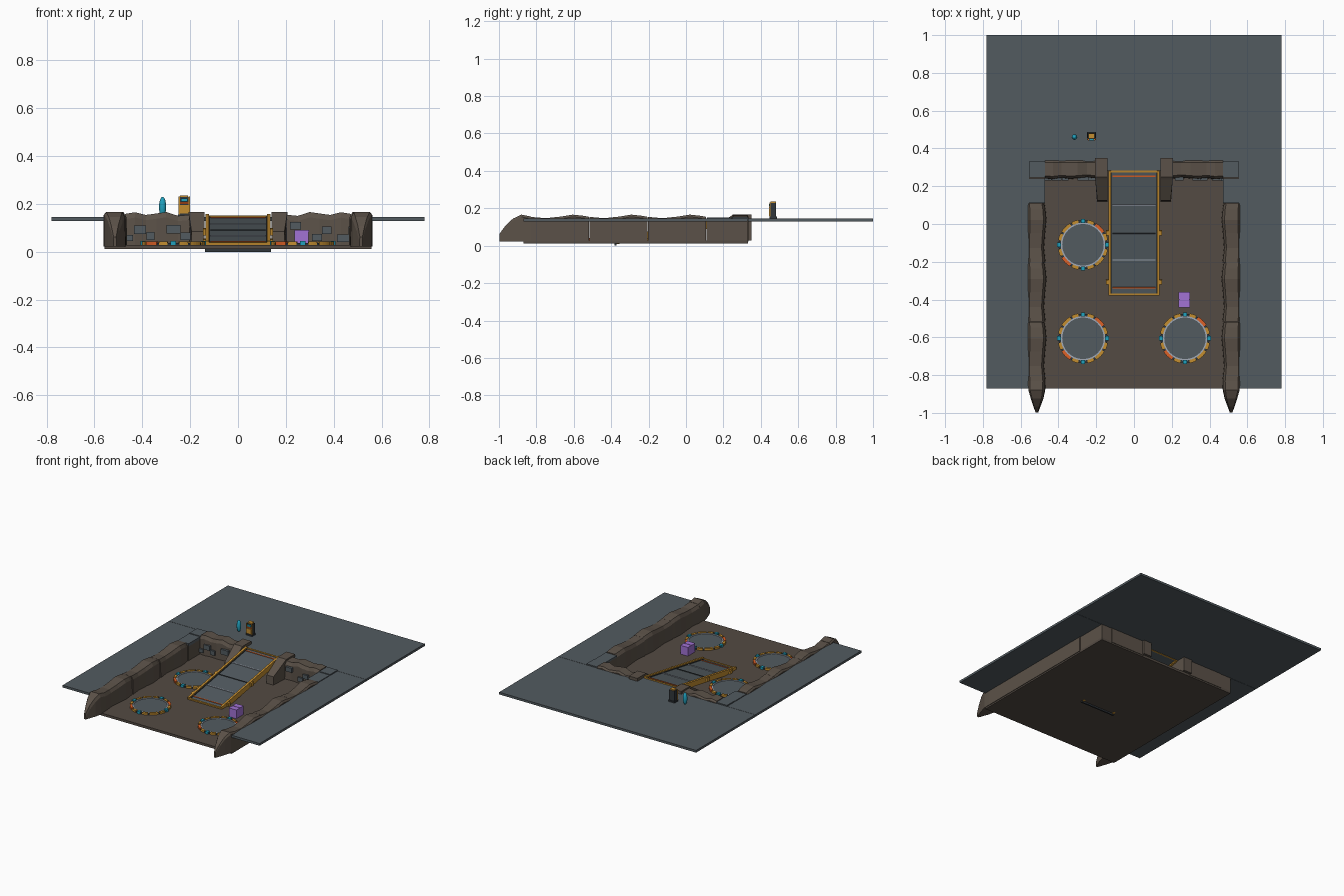
import bpy, bmesh, math
from mathutils import Matrix, Vector

if "Cube" in bpy.data.objects:
    bpy.data.objects.remove(bpy.data.objects["Cube"])


def material(name, rgb):
    m = bpy.data.materials.new(name)
    m.diffuse_color = (*rgb, 1)
    m.use_nodes = True
    m.node_tree.nodes["Principled BSDF"].inputs["Base Color"].default_value = m.diffuse_color
    return m


SLATE = material("slate deck", (0.085, 0.104, 0.117))
EARTH = material("brown floor", (0.088, 0.070, 0.056))
ROCK = material("brown rock", (0.105, 0.083, 0.065))
DARK = material("dark steel", (0.03, 0.037, 0.043))
YELLOW = material("amber trim", (0.55, 0.27, 0.03))
ORANGE = material("orange red trim", (0.72, 0.12, 0.02))
CYAN = material("cyan light", (0.015, 0.36, 0.52))
PURPLE = material("purple crate", (0.36, 0.17, 0.66))
LIGHT = material("pale line", (0.36, 0.40, 0.47))


def finish(name, bm, mat):
    bmesh.ops.recalc_face_normals(bm, faces=bm.faces)
    me = bpy.data.meshes.new(name)
    bm.to_mesh(me)
    bm.free()
    me.materials.append(mat)
    ob = bpy.data.objects.new(name, me)
    bpy.context.collection.objects.link(ob)
    return ob


def box(name, lo, hi, mat, matrix=Matrix()):
    lo, hi = Vector(lo), Vector(hi)
    bm = bmesh.new()
    bmesh.ops.create_cube(bm, size=1, matrix=matrix @ Matrix.Translation((lo + hi) / 2)
                          @ Matrix.Diagonal((*(hi - lo), 1)))
    return finish(name, bm, mat)


def loft(name, sections, mat):
    """Skin a row of closed cross-sections and cap both ends."""
    bm = bmesh.new()
    rings = [[bm.verts.new(p) for p in s] for s in sections]
    n = len(rings[0])
    for a, b in zip(rings, rings[1:]):
        for i in range(n):
            bm.faces.new((a[i], a[(i + 1) % n], b[(i + 1) % n], b[i]))
    bm.faces.new(rings[0])
    bm.faces.new(rings[-1])
    return finish(name, bm, mat)


def arc(name, c, r0, r1, z0, z1, a0, a1, mat, steps=4):
    """Flat curved plate; angles in degrees."""
    secs = []
    for k in range(steps + 1):
        a = math.radians(a0 + (a1 - a0) * k / steps)
        d = Vector((math.cos(a), math.sin(a), 0))
        secs.append([Vector((c[0], c[1], z)) + d * r
                     for r, z in ((r0, z0), (r1, z0), (r1, z1), (r0, z1))])
    return loft(name, secs, mat)


# Raised deck around the pit, and the pit floor
D0, D1, F = 0.129, 0.145, 0.028
box("back_deck", (-0.78, 0.332, D0), (0.78, 1, D1), SLATE)
box("ramp_landing", (-0.14, 0.28, D0), (0.14, 0.332, D1), SLATE)
for s in (-1, 1):
    x = sorted((s * 0.555, s * 0.78))
    box("side_deck", (x[0], -0.87, D0), (x[1], 0.33, D1), SLATE)
box("pit_floor", (-0.557, -0.87, 0.011), (0.557, 0.332, F), EARTH)


def wall_section(outer, inner, top, place):
    e = 0.1 * (inner - outer)
    pts = ((outer, F - 0.006), (outer, top - 0.012), (outer + e, top), (inner - 1.6 * e, top),
           (inner - 0.3 * e, top - 0.022), (inner, F - 0.006))
    return [place(w, z) for w, z in pts]


# Rocky side walls: wavy blocks plus a tapering front nose
WAVE = ((0, 0.154, 0.468), (0.25, 0.147, 0.476), (0.5, 0.155, 0.470),
        (0.72, 0.166, 0.463), (0.9, 0.160, 0.468), (1, 0.154, 0.474))
for s in (-1, 1):
    for y0 in (-0.83, -0.517, -0.204):
        loft("side_wall_block", [wall_section(
            s * 0.561, s * inner, top,
            lambda w, z, y=y0 + f * 0.312: (w, y, z)) for f, top, inner in WAVE], ROCK)
    # (y, outer, inner, top)
    nose = ((-0.83, 0.561, 0.468, 0.156), (-0.88, 0.559, 0.470, 0.166),
            (-0.925, 0.546, 0.480, 0.145), (-0.965, 0.533, 0.495, 0.108),
            (-0.998, 0.521, 0.507, 0.062))
    loft("wall_nose", [wall_section(s * o, s * i, t, lambda w, z, y=y: (w, y, z))
                       for y, o, i, t in nose], ROCK)

    # Corner masonry
    x = sorted((s * 0.557, s * 0.470))
    box("corner_base", (x[0], 0.109, F), (x[1], 0.332, 0.138), ROCK)
    box("corner_cap_front", (x[0], 0.112, 0.13), (x[1], 0.242, 0.150), SLATE)
    box("corner_cap_back", (x[0], 0.246, 0.13), (x[1], 0.332, 0.153), SLATE)

    # Rocky back wall
    back = ((0.472, 0.158, 0.240), (0.43, 0.165, 0.236), (0.385, 0.154, 0.243),
            (0.34, 0.160, 0.238), (0.30, 0.166, 0.241), (0.25, 0.150, 0.246), (0.2, 0.155, 0.240))
    loft("back_wall", [wall_section(0.335, i, t, lambda w, z, xx=s * xx: (xx, w, z))
                       for xx, t, i in back], ROCK)

    # Gate buttress with a sloped front
    prof = ((0.35, F), (0.35, 0.166), (0.25, 0.166), (0.235, 0.155), (0.125, 0.085), (0.12, F))
    wide = (0.207, 0.207, 0.207, 0.205, 0.194, 0.196)
    loft("gate_buttress", [[(s * w, y, z) for (y, z), w in zip(prof, wide)],
                           [(s * 0.14, y, z) for y, z in prof]], ROCK)

# Stones set into the back wall: (x, z, width, height)
for x, z, w, h in ((-0.41, 0.092, 0.05, 0.034), (-0.27, 0.094, 0.058, 0.036),
                   (-0.365, 0.066, 0.034, 0.032), (-0.22, 0.065, 0.04, 0.03),
                   (-0.455, 0.058, 0.034, 0.026), (0.24, 0.108, 0.046, 0.032),
                   (0.44, 0.056, 0.054, 0.032), (0.48, 0.088, 0.038, 0.034),
                   (0.37, 0.09, 0.04, 0.03), (0.33, 0.06, 0.04, 0.03)):
    y = 0.230 if abs(x) < 0.47 else 0.228
    box("wall_stone", (x - w / 2, y, z - h / 2), (x + w / 2, 0.252, z + h / 2), SLATE)

# Sloping ramp, built flat along its length then tilted
A = math.atan2(0.113, 0.66)
L = math.hypot(0.113, 0.66)
TILT = Matrix.Translation((0, -0.377, 0.033)) @ Matrix.Rotation(A, 4, 'X')
box("ramp_plate", (-0.125, 0.005, -0.018), (0.125, L - 0.005, 0), SLATE, TILT)
for s in (-1, 1):
    x = sorted((s * 0.121, s * 0.136))
    box("ramp_rail", (x[0], 0, -0.026), (x[1], L, 0.012), YELLOW, TILT)
    x = sorted((s * 0.116, s * 0.121))
    box("ramp_rail_liner", (x[0], 0.01, -0.01), (x[1], L - 0.01, 0.004), DARK, TILT)
    for t in (0.07, 0.335):
        x = sorted((s * 0.13, s * 0.147))
        box("ramp_bracket", (x[0], t - 0.012, -0.02), (x[1], t + 0.012, 0.008), YELLOW, TILT)
for t in (0.004, L - 0.004):
    box("ramp_end_bar", (-0.13, t - 0.005, -0.02), (0.13, t + 0.005, 0.006), YELLOW, TILT)
for t, m in ((0.04, ORANGE), (L - 0.03, ORANGE), (0.19, LIGHT), (0.33, DARK), (0.483, LIGHT)):
    h = 0.003
    box("ramp_stripe", (-0.115, t - h, -0.002), (0.115, t + h, 0.004), m, TILT)
box("ramp_foot", (-0.137, -0.383, 0.0), (0.137, -0.372, 0.014), DARK)

# Round landing pads with a coloured segmented rim
for c in ((-0.27, -0.11), (-0.27, -0.605), (0.27, -0.605)):
    bm = bmesh.new()
    bmesh.ops.create_cone(bm, cap_ends=True, segments=32, radius1=0.112, radius2=0.112,
                          depth=0.008, matrix=Matrix.Translation((*c, 0.03)))
    finish("pad_disc", bm, SLATE)
    for q in range(4):
        arc("pad_rim", c, 0.118, 0.130, 0.026, 0.036, q * 90, q * 90 + 90, DARK, 8)
        arc("pad_inner_line", c, 0.110, 0.118, 0.026, 0.037, q * 90, q * 90 + 90, LIGHT, 8)
        mid = ORANGE if q % 2 == 0 else YELLOW
        for a0, a1, m in ((11, 27, YELLOW), (32, 58, mid), (63, 79, YELLOW)):
            arc("pad_rim_plate", c, 0.117, 0.134, 0.028, 0.042, q * 90 + a0, q * 90 + a1, m)
        arc("pad_lamp", c, 0.116, 0.137, 0.028, 0.045, q * 90 - 5, q * 90 + 5, CYAN, 2)

# Crate in the pit
box("crate", (0.237, -0.44, F), (0.295, -0.36, 0.087), PURPLE)
box("crate_lid_front", (0.236, -0.441, 0.082), (0.296, -0.402, 0.091), PURPLE)
box("crate_lid_back", (0.236, -0.398, 0.082), (0.296, -0.359, 0.091), PURPLE)

# Control console on the deck
box("console_body", (-0.246, 0.45, D1), (-0.204, 0.482, 0.228), DARK)
box("console_top", (-0.242, 0.453, 0.228), (-0.208, 0.48, 0.236), YELLOW)
box("console_foot", (-0.25, 0.446, D1), (-0.2, 0.486, 0.155), DARK)
box("console_panel", (-0.243, 0.444, 0.16), (-0.207, 0.451, 0.195), YELLOW)
box("console_stripe", (-0.243, 0.443, 0.2), (-0.207, 0.451, 0.207), ORANGE)
box("console_screen", (-0.238, 0.443, 0.21), (-0.212, 0.451, 0.222), CYAN)
for x in (-0.249, -0.207):
    box("console_post", (x, 0.446, 0.155), (x + 0.006, 0.452, 0.23), YELLOW)

# Glowing crystal beside the console
bm = bmesh.new()
bmesh.ops.create_uvsphere(bm, u_segments=12, v_segments=8, radius=1,
                          matrix=Matrix.Translation((-0.315, 0.46, 0.187))
                          @ Matrix.Diagonal((0.015, 0.015, 0.043, 1)))
crystal = finish("crystal", bm, CYAN)
for p in crystal.data.polygons:
    p.use_smooth = True
